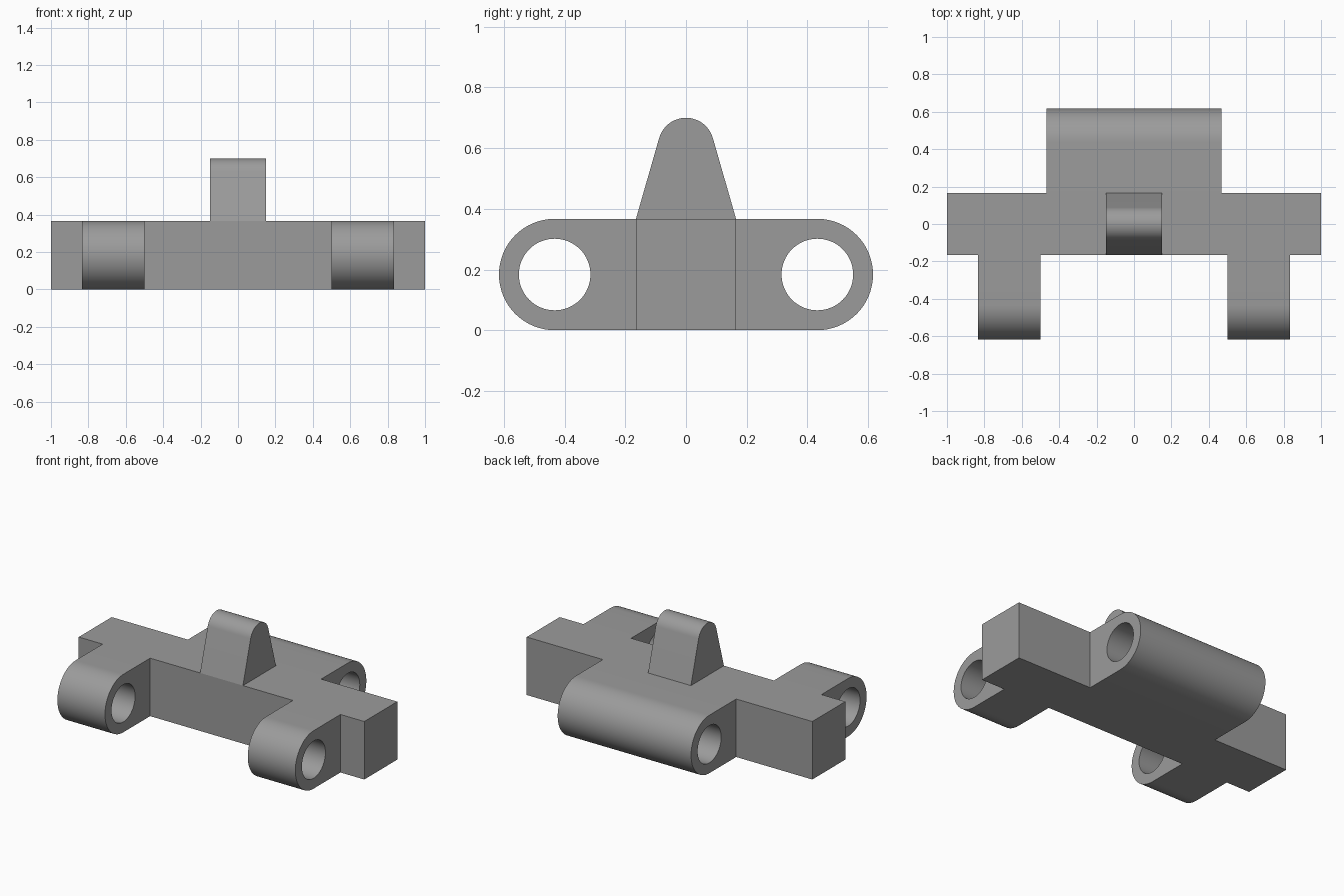
import bpy, bmesh, math

if "Cube" in bpy.data.objects:
    bpy.data.objects.remove(bpy.data.objects["Cube"])

BAR_Y, H = 0.165, 0.367          # half depth and height of the bar
PIN_Y, R, HOLE_R = 0.433, H / 2, 0.118

grey = bpy.data.materials.new("grey")
grey.diffuse_color = (0.33, 0.33, 0.33, 1)
grey.use_nodes = True
grey.node_tree.nodes["Principled BSDF"].inputs["Base Color"].default_value = grey.diffuse_color


def arc(cy, cz, r, a0, a1, n):
    return [(cy + r * math.cos(a0 + (a1 - a0) * i / n),
             cz + r * math.sin(a0 + (a1 - a0) * i / n)) for i in range(n + 1)]


def extrude_x(name, profile, x0, x1):
    """Solid with a y-z profile, running from x0 to x1."""
    bm = bmesh.new()
    face = bm.faces.new([bm.verts.new((x0, y, z)) for y, z in profile])
    ext = bmesh.ops.extrude_face_region(bm, geom=[face])["geom"]
    bmesh.ops.translate(bm, vec=(x1 - x0, 0, 0),
                        verts=[v for v in ext if isinstance(v, bmesh.types.BMVert)])
    bmesh.ops.recalc_face_normals(bm, faces=bm.faces)
    mesh = bpy.data.meshes.new(name)
    bm.to_mesh(mesh)
    bm.free()
    mesh.materials.append(grey)
    obj = bpy.data.objects.new(name, mesh)
    bpy.context.collection.objects.link(obj)
    return obj


def combine(target, tool, operation):
    mod = target.modifiers.new(operation.lower(), 'BOOLEAN')
    mod.operation, mod.solver, mod.object = operation, 'EXACT', tool
    bpy.context.view_layer.objects.active = target
    bpy.ops.object.modifier_apply(modifier=mod.name)
    bpy.data.objects.remove(tool, do_unlink=True)


# main bar
body = extrude_x("hinge_body", [(-BAR_Y, 0), (BAR_Y, 0), (BAR_Y, H), (-BAR_Y, H)], -1, 1)

# rounded lugs with pin holes: two in front, one wide at the back
for side, x0, x1 in ((-1, -0.833, -0.5), (-1, 0.5, 0.833), (1, -0.467, 0.467)):
    rim = arc(PIN_Y, R, R, -math.pi / 2, math.pi / 2, 32)
    rim[0], rim[-1] = (PIN_Y, 0), (PIN_Y, H)
    profile = [(side * y, z) for y, z in [(0, 0)] + rim + [(0, H)]]
    combine(body, extrude_x("lug", profile, x0, x1), 'UNION')
    hole = arc(side * PIN_Y, R, HOLE_R, 0, math.tau, 64)[:-1]
    combine(body, extrude_x("pin_hole", hole, x0 - 0.02, x1 + 0.02), 'DIFFERENCE')

# tapered fin with a rounded top
tilt = math.radians(16)
fin = [(-BAR_Y, H), (BAR_Y, H)] + arc(0, 0.608, 0.092, tilt, math.pi - tilt, 28)
combine(body, extrude_x("fin", fin, -0.15, 0.15), 'UNION')

# smooth curved surfaces, keep corners sharp
body.select_set(True)
bpy.context.view_layer.objects.active = body
bpy.ops.object.shade_smooth_by_angle(angle=math.radians(12))
